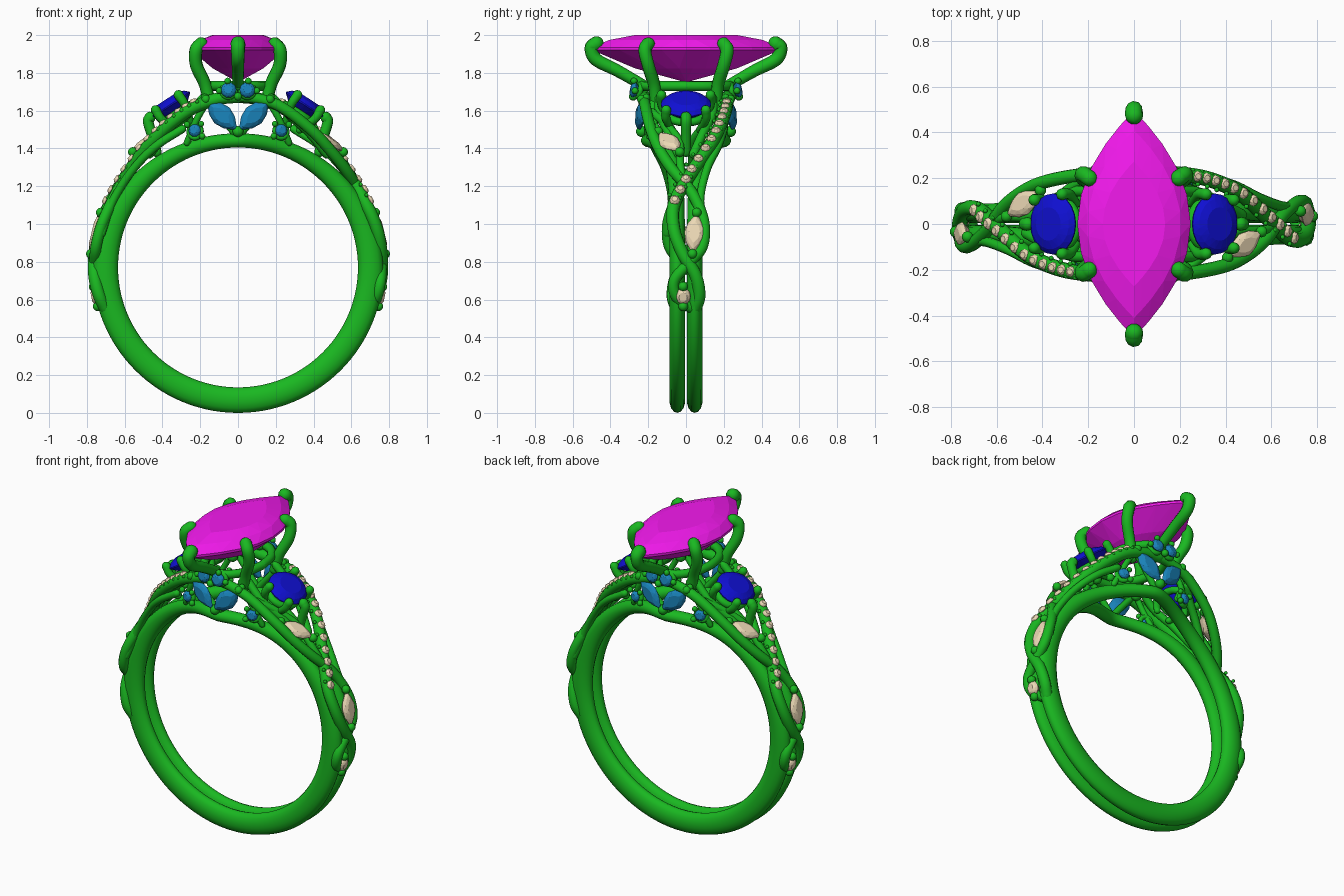
import bpy, bmesh
from math import sin, cos, pi, radians, exp
from mathutils import Vector as V, Matrix

if "Cube" in bpy.data.objects:
    bpy.data.objects.remove(bpy.data.objects["Cube"])

def material(name, rgb):
    m = bpy.data.materials.new(name)
    m.diffuse_color = (*rgb, 1)
    m.use_nodes = True
    m.node_tree.nodes["Principled BSDF"].inputs["Base Color"].default_value = m.diffuse_color
    return m

METAL = material("metal_green", (0.01, 0.48, 0.015))
PINK = material("stone_magenta", (0.9, 0.01, 0.85))
BLUE = material("stone_blue", (0.005, 0.005, 0.65))
AQUA = material("stone_aqua", (0.01, 0.23, 0.5))
TAN = material("stone_tan", (0.85, 0.7, 0.47))
CZ = 0.77                                   # height of the finger hole centre

def finish(name, bm, mat, smooth):
    bmesh.ops.recalc_face_normals(bm, faces=bm.faces)
    for f in bm.faces:
        f.smooth = smooth
    me = bpy.data.meshes.new(name)
    bm.to_mesh(me)
    bm.free()
    me.materials.append(mat)
    ob = bpy.data.objects.new(name, me)
    bpy.context.collection.objects.link(ob)
    return ob

def skin(bm, rings, closed=False):
    n = len(rings[0])
    for a, b in zip(rings, rings[1:] + (rings[:1] if closed else [])):
        for i in range(n):
            j = (i + 1) % n
            bm.faces.new((a[i], a[j], b[j], b[i]))

def spline(pts, k=6):
    """Smooth path through the points."""
    pts = [V(p) for p in pts]
    p = [2 * pts[0] - pts[1]] + pts + [2 * pts[-1] - pts[-2]]
    out = []
    for i in range(1, len(p) - 2):
        a, b, c, d = p[i - 1:i + 3]
        for s in range(k):
            t = s / k
            out.append(0.5 * (2 * b + (c - a) * t + (2 * a - 5 * b + 4 * c - d) * t * t
                              + (3 * b - a - 3 * c + d) * t ** 3))
    return out + [pts[-1]]

def wire(name, pts, r, r_end=None, sides=10):
    """Round tube with domed ends, tapering from r to r_end."""
    r_end = r_end or r
    c = spline(pts)
    n = len(c) - 1
    tan = [(c[min(i + 1, n)] - c[max(i - 1, 0)]).normalized() for i in range(n + 1)]
    st = [(c[0] - tan[0] * r * sin(a), tan[0], r * cos(a)) for a in (1.4, 0.9, 0.45)]
    st += [(c[i], tan[i], r + (r_end - r) * i / n) for i in range(n + 1)]
    st += [(c[n] + tan[n] * r_end * sin(a), tan[n], r_end * cos(a)) for a in (0.45, 0.9, 1.4)]
    bm = bmesh.new()
    u = tan[0].orthogonal()
    rings = []
    for p, t, q in st:
        u = (u - t * u.dot(t)).normalized()
        w = t.cross(u)
        rings.append([bm.verts.new(p + q * (u * cos(2 * pi * i / sides) + w * sin(2 * pi * i / sides)))
                      for i in range(sides)])
    skin(bm, rings)
    bm.faces.new(rings[0])
    bm.faces.new(rings[-1])
    return finish(name, bm, METAL, True)

def frame(c, normal, along):
    z = V(normal).normalized()
    y = V(along)
    y = (y - z * y.dot(z)).normalized()
    m = Matrix((y.cross(z), y, z)).transposed().to_4x4()
    m.translation = V(c)
    return m

def gem(name, c, normal, along, w, l, crown, pav, mat, pointed=False, seg=16):
    """Faceted stone: table, crown, girdle, pavilion and culet."""
    m = frame(c, normal, along)
    bm = bmesh.new()
    rings = []
    for s, z, sh in ((.55, crown, 0), (.83, crown * .6, .5), (1, 0, 0), (1, -pav * .08, 0), (.55, -pav * .6, .5)):
        ring = []
        for i in range(seg):
            a = 2 * pi * (i + sh) / seg
            x = cos(a) * (abs(cos(a)) if pointed else 1)
            ring.append(bm.verts.new(m @ V((w * s * x, l * s * sin(a), z))))
        rings.append((ring, sh))
    for (a, sa), (b, sb) in zip(rings, rings[1:]):
        for i in range(seg):
            j = (i + 1) % seg
            if sa == sb:
                bm.faces.new((a[i], a[j], b[j], b[i]))
            elif sb:
                bm.faces.new((a[i], a[j], b[i]))
                bm.faces.new((b[i], a[j], b[j]))
            else:
                bm.faces.new((a[i], a[j], b[j]))
                bm.faces.new((a[i], b[j], b[i]))
    tip = bm.verts.new(m @ V((0, 0, -pav)))
    for i in range(seg):
        bm.faces.new((rings[-1][0][i], rings[-1][0][(i + 1) % seg], tip))
    bm.faces.new(rings[0][0])
    return finish(name, bm, mat, False)

def beads(name, items):
    bm = bmesh.new()
    for p, r in items:
        bmesh.ops.create_uvsphere(bm, u_segments=10, v_segments=7, radius=r, matrix=Matrix.Translation(p))
    return finish(name, bm, METAL, True)

def loop(name, c, normal, along, w, l, r):
    """Oval seat ring under a stone."""
    m = frame(c, normal, along)
    return wire(name, [m @ V((w * cos(2 * pi * i / 12), l * sin(2 * pi * i / 12), 0)) for i in range(13)], r)

# Two rails of the band, spreading apart towards the top
for side, nm in ((-1, "front"), (1, "back")):
    bm = bmesh.new()
    rings = []
    for k in range(112):
        a = 2 * pi * k / 112
        t = abs((k * 360 / 112 + 180) % 360 - 180)
        y = side * (.046 + .15 * exp(-(t / 25) ** 1.5))
        f = min(t / 100, 1)
        ro = .71 + .06 * f * f * (3 - 2 * f)
        h, mid = (ro - .635) / 2, (ro + .635) / 2
        ring = []
        for i in range(14):
            b = 2 * pi * i / 14
            r = mid + h * cos(b)
            ring.append(bm.verts.new((r * sin(a), y + .042 * sin(b), CZ + r * cos(a))))
        rings.append(ring)
    skin(bm, rings, True)
    finish(nm + "_band_rail", bm, METAL, True)

# Centre stone with its seat and prongs
gem("centre_stone", (0, 0, 1.935), (0, 0, 1), (0, 1, 0), .248, .495, .065, .185, PINK, True, 24)
loop("centre_seat", (0, 0, 1.73), (0, 0, 1), (0, 1, 0), .17, .24, .026)
for sy in (-1, 1):
    wire("end_prong", [(0, sy * y, z) for y, z in ((.22, 1.73), (.36, 1.81), (.475, 1.87), (.5, 1.93), (.475, 1.955))],
         .03, .04)
    for sx in (-1, 1):
        wire("corner_prong", [(sx * x, sy * y, z) for x, y, z in
             ((.15, .16, 1.64), (.175, .17, 1.74), (.22, .2, 1.84), (.222, .218, 1.92), (.195, .2, 1.953))], .032, .036)

# Shoulder strands as (angle, radius, y) on the right side
PAVE = ((-17, .735, .05), (-11, .75, .07), (-3, .76, .05), (6, .762, -.02), (16, .762, -.065), (27, .757, -.06),
        (41, .768, .03), (55, .805, .135), (66, .845, .19), (75, .88, .215), (84, .9, .22), (90, .905, .22))
PLAIN = ((-17, .735, .03), (-12, .75, -.05), (-5, .757, -.06), (2, .758, .02), (8, .76, .085), (16, .757, .098),
         (24, .753, .075), (33, .757, .02), (42, .77, -.07), (52, .79, -.14), (62, .825, -.185), (75, .88, -.215),
         (84, .9, -.22), (90, .905, -.22))
SPLIT = ((33, .75, .0), (44, .775, -.03), (56, .8, -.035), (65, .83, -.1), (73, .86, -.18))
EDGE = ((14, .745, .1), (28, .75, .075), (43, .76, .11), (56, .775, .17), (68, .79, .2))

for s, nm in ((1, "right"), (-1, "left")):      # half-turn symmetry about the z axis
    def T(x, y, z):
        return V((s * x, s * y, z))

    def pol(a, r, y):
        a = radians(a)
        return T(r * cos(a), y, CZ + r * sin(a))

    def out(a, y=0):
        return T(cos(radians(a)), y, sin(radians(a)))

    grains = []
    for n2, path, r in (("pave", PAVE, .034), ("plain", PLAIN, .03), ("split", SPLIT, .022), ("edge", EDGE, .022)):
        wire(f"{nm}_{n2}_strand", [pol(*p) for p in path], r)

    # Row of small stones along the pave strand
    run = spline([V(p) for p in PAVE[5:10]], 24)
    for i in range(13):
        a, r, y = run[round(i * (len(run) - 1) / 12)]
        size = .028 - .0004 * i
        gem(f"{nm}_pave_stone", pol(a, r + .028, y), out(a), (0, 1, 0), size, size, .016, .02, TAN, seg=8)
        for d in (-1, 1):
            grains.append((pol(a + 1.8 - d * .6, r + .024, y + d * .027), .0105))

    # Larger tan stones on the shoulder
    for a, r, y, slope, w, l, pt in ((13.5, .775, .045, .1, .054, .105, True), (54, .822, -.09, -.62, .054, .1, True),
                                     (-11.5, .77, -.015, 0, .04, .045, False)):
        tang = T(-sin(radians(a)), slope, cos(radians(a))).normalized()
        c = pol(a, r, y)
        gem(f"{nm}_shoulder_stone", c, out(a, -.1 if a > 40 else 0), tang, w, l, .022, .045, TAN, pt, 12)
        for d in (-1, 1):
            grains.append((c + tang * d * (l + .008), .026))

    # Blue side stone in a tilted basket
    nrm, c = T(.55, 0, .835), T(.355, 0, 1.635)
    gem(f"{nm}_side_stone", c, nrm, (0, 1, 0), .118, .133, .035, .085, BLUE, seg=20)
    loop(f"{nm}_side_seat", c - nrm * .06, nrm, (0, 1, 0), .085, .1, .022)
    down = T(.835, 0, -.55)
    for u, v in ((-.06, .13), (-.06, -.13), (.085, .105), (.085, -.105)):
        p = c + down * u + V((0, v, 0))
        q = c + down * u * .6 + V((0, v * .7, 0))
        wire(f"{nm}_side_prong", [q - nrm * .13, p - nrm * .04, p + nrm * .018], .02, .026)
    wire(f"{nm}_outer_post", [T(.43, 0, 1.38), T(.455, 0, 1.47), T(.475, 0, 1.54), T(.465, 0, 1.565)], .026, .03)
    for d in (-1, 1):
        wire(f"{nm}_basket_strut", [T(.17, d * .14, 1.68), T(.27, d * .14, 1.58), T(.38, d * .09, 1.48),
                                    T(.47, d * .04, 1.37)], .024)
        wire(f"{nm}_gallery_brace", [T(.14, d * .17, 1.68), T(.21, d * .175, 1.57), T(.27, d * .14, 1.43)], .018)

    # Gallery face: aqua leaf pair, two round stones above, one low at each side
    for d in (-1, 1):
        wire(f"{nm}_gallery_vee", [T(0, -.2, 1.46), T(d * .09, -.205, 1.57), T(d * .175, -.21, 1.67)], .02)
        gem(f"{nm}_gallery_leaf", T(d * .085, -.238, 1.575), T(d * .15, -1, 0), T(d, 0, .95), .058, .108,
            .025, .03, AQUA, True, 12)
        gem(f"{nm}_gallery_round", T(d * .05, -.275, 1.71), T(d * .1, -1, .2), (0, 0, 1), .042, .042, .02, .035, AQUA, seg=10)
        loop(f"{nm}_round_seat", T(d * .05, -.245, 1.705), T(d * .1, -1, .2), (0, 0, 1), .034, .034, .015)
        gem(f"{nm}_low_round", T(d * .23, -.185, 1.495), T(d * .35, -1, .1), (0, 0, 1), .034, .034, .018, .03, AQUA, seg=10)
        loop(f"{nm}_low_seat", T(d * .227, -.165, 1.49), T(d * .35, -1, .1), (0, 0, 1), .034, .034, .014)
        for x, y, z, r in ((.17, -.235, 1.66, .024), (.1, -.27, 1.705, .018), (.055, -.275, 1.757, .018),
                           (.27, -.18, 1.525, .018), (.19, -.195, 1.465, .018), (.195, -.19, 1.53, .016)):
            grains.append((T(d * x, y, z), r))
    grains += [(T(0, -.235, 1.49), .03), (T(0, -.28, 1.675), .022), (T(0, -.28, 1.75), .018)]
    beads(f"{nm}_bead_prongs", grains)
